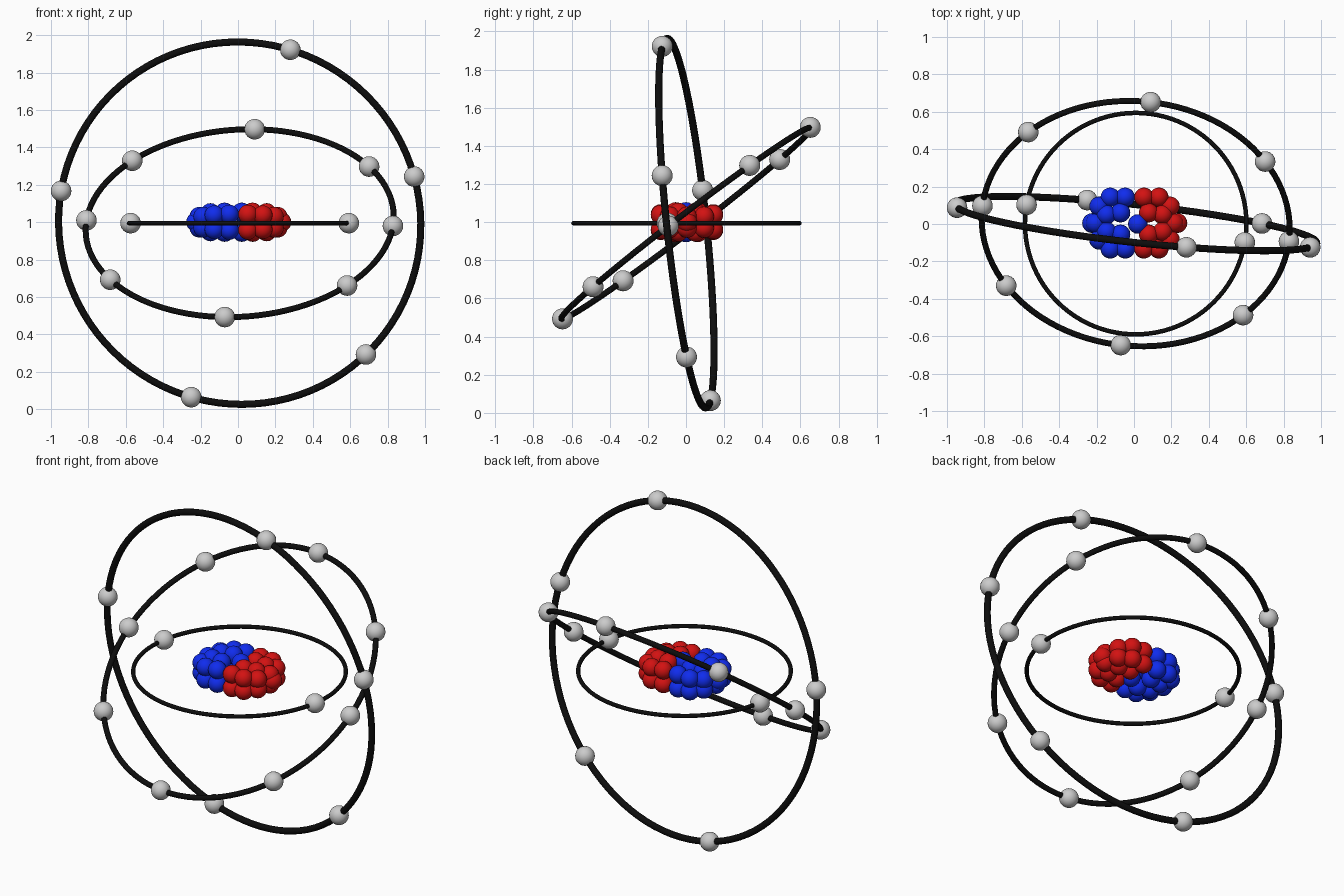
import bpy
from mathutils import Vector

if "Cube" in bpy.data.objects:
    bpy.data.objects.remove(bpy.data.objects["Cube"])

CENTER = Vector((0.009, 0.002, 0.995))


def material(name, rgb):
    m = bpy.data.materials.new(name)
    m.diffuse_color = (*rgb, 1)
    m.use_nodes = True
    m.node_tree.nodes["Principled BSDF"].inputs["Base Color"].default_value = m.diffuse_color
    return m


BLACK = material("ring_black", (0.004, 0.004, 0.004))
BLUE = material("neutron_blue", (0.005, 0.025, 0.85))
RED = material("proton_red", (0.65, 0.006, 0.006))


def finish(name, mat=None):
    bpy.ops.object.shade_smooth()
    ob = bpy.context.object
    ob.name = name
    if mat:
        ob.data.materials.append(mat)
    return ob


def ball(name, pos, radius, mat=None, seg=24):
    bpy.ops.mesh.primitive_uv_sphere_add(segments=seg, ring_count=seg // 2,
                                         radius=radius, location=pos)
    return finish(name, mat)


def shell(name, radius, tube, normal, electrons):
    """Orbit ring plus its electrons, snapped onto the ring."""
    n = Vector(normal).normalized()
    bpy.ops.mesh.primitive_torus_add(
        major_radius=radius, minor_radius=tube, major_segments=96, minor_segments=12,
        location=CENTER, rotation=n.to_track_quat('Z', 'Y').to_euler())
    finish(name + "_ring", BLACK)
    for e in electrons:
        d = Vector(e)
        d = (d - n * d.dot(n)).normalized() * radius
        ball(name + "_electron", CENTER + d, 0.055)


# Orbits: electron directions are relative to the nucleus
shell("inner", 0.592, 0.012, (0, 0, 1), [(-0.58, 0.10, 0), (0.58, -0.10, 0)])

a, b = Vector((0.08, 0.65, 0.5025)), Vector((0.8175, -0.095, -0.015))
half = [a, b, 0.785 * b + 0.625 * a, 0.77 * b - 0.645 * a]
shell("middle", 0.825, 0.016, b.cross(a), half + [-d for d in half])

shell("outer", 0.974, 0.019, (0.108, 1, 0.105),
      [(0.27, -0.13, 0.925), (0.93, -0.128, 0.248), (0.675, 0, -0.702),
       (-0.26, 0.12, -0.932), (-0.955, 0.085, 0.172)])

# Nucleus: packed balls, blue half on the left, red half on the right
# Each entry is x, y, and the half-height of its pair of balls
half_cluster = [
    (0.19, 0.095, 0.03), (0.19, -0.085, 0.03),
    (0.13, 0.143, 0.038), (0.05, 0.143, 0.042),
    (0.13, -0.133, 0.038), (0.05, -0.133, 0.042),
    (0.15, 0.05, 0.05), (0.15, -0.04, 0.05),
    (0.075, 0.06, 0.053), (0.075, -0.055, 0.053),
    (0.21, 0.005, 0.03),
]
for side, name, mat in ((-1, "neutron", BLUE), (1, "proton", RED)):
    for x, y, h in half_cluster:
        for s in (-1, 1):
            ball(name, (side * x + 0.003, y, 1.0 + s * h), 0.052, mat, 20)
    ball(name, (side * 0.228 + 0.004, 0.005, 1.0), 0.053, mat, 20)
for s in (-1, 1):
    ball("neutron", (0.02, 0.0, 1.0 + s * 0.053), 0.052, BLUE, 20)
